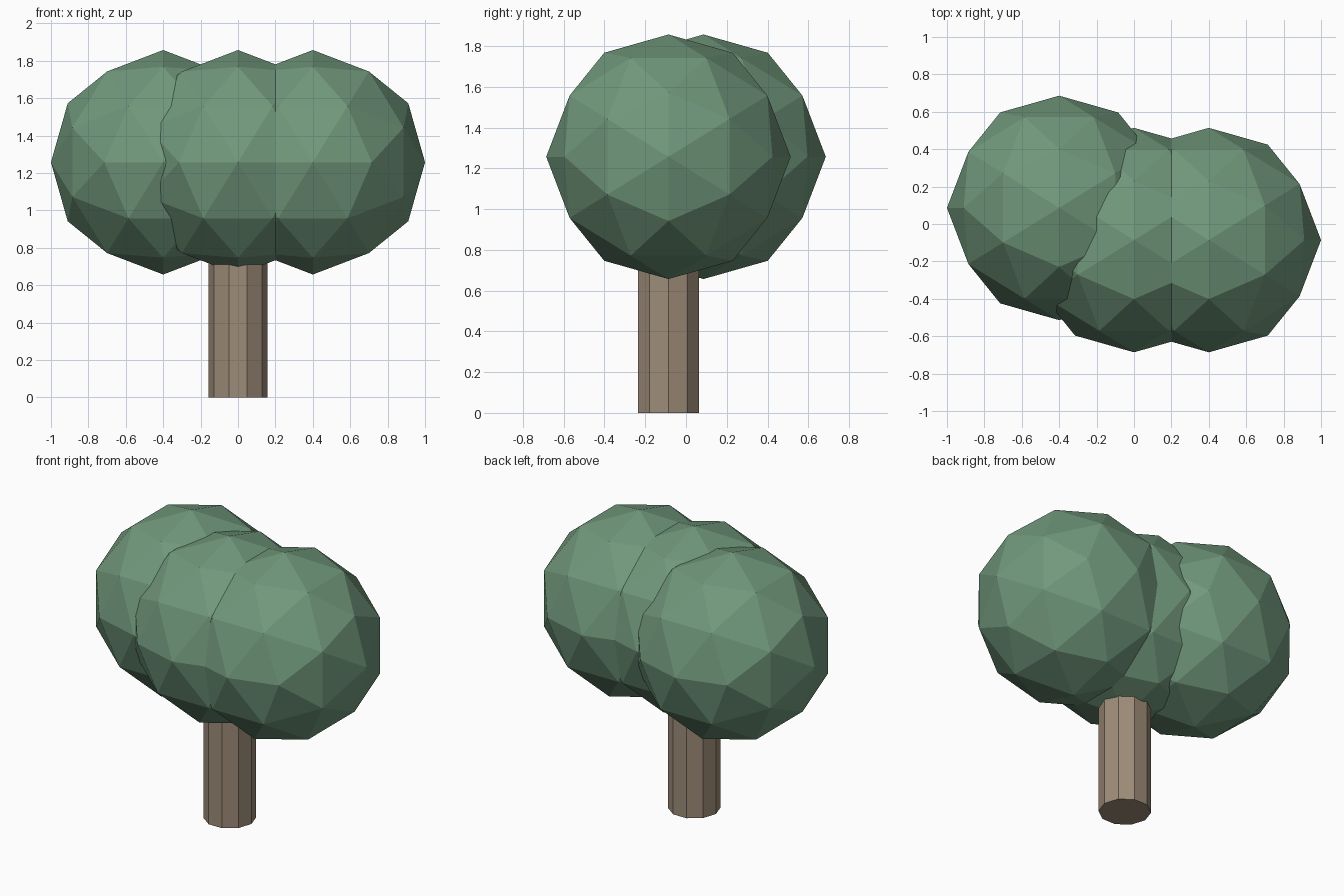
import bpy
import bmesh
import math
from mathutils import Matrix

cube = bpy.data.objects.get("Cube")
if cube:
    bpy.data.objects.remove(cube, do_unlink=True)


def make_material(name, colour):
    mat = bpy.data.materials.new(name)
    mat.use_nodes = True
    mat.diffuse_color = (*colour, 1)
    mat.node_tree.nodes["Principled BSDF"].inputs["Base Color"].default_value = (*colour, 1)
    return mat


def add_object(name, bm, mat, location):
    mesh = bpy.data.meshes.new(name)
    bm.to_mesh(mesh)
    bm.free()
    mesh.materials.append(mat)
    obj = bpy.data.objects.new(name, mesh)
    obj.location = location
    bpy.context.collection.objects.link(obj)
    return obj


leaf_green = make_material("leaf green", (0.165, 0.315, 0.2))
bark_brown = make_material("bark brown", (0.34, 0.262, 0.19))

ROW_Y = -0.086
CROWN_Z = 1.257

# Foliage: faceted balls, turned so that a vertex lies on every axis
turn = Matrix.Rotation(-math.atan(2 / (1 + math.sqrt(5))), 4, "X") @ Matrix.Rotation(-math.pi / 2, 4, "Z")
for name, x, y in (("foliage_right", -0.4, -ROW_Y),
                   ("foliage_middle", 0, ROW_Y),
                   ("foliage_left", 0.4, ROW_Y)):
    bm = bmesh.new()
    bmesh.ops.create_icosphere(bm, subdivisions=2, radius=0.6, matrix=turn)
    add_object(name, bm, leaf_green, (x, y, CROWN_Z))

# Trunk: ten-sided post running up into the middle ball
height = 1.1
bm = bmesh.new()
bmesh.ops.create_cone(bm, cap_ends=True, segments=10, radius1=0.158, radius2=0.158,
                      depth=height, matrix=Matrix.Rotation(math.radians(18), 4, "Z"))
add_object("trunk", bm, bark_brown, (0, ROW_Y, height / 2))
